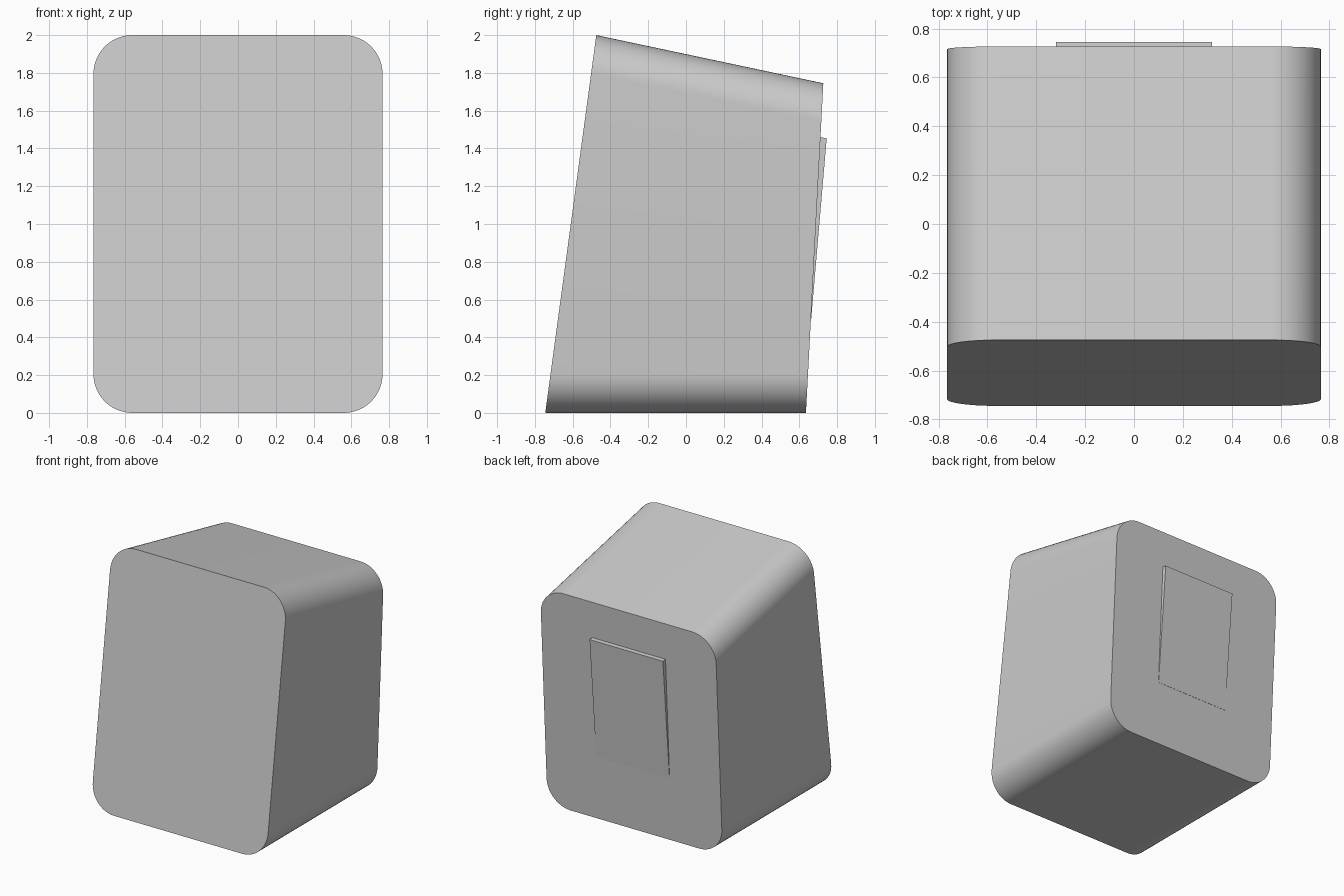
import bpy, bmesh
from math import sin, cos, pi, radians

if "Cube" in bpy.data.objects:
    bpy.data.objects.remove(bpy.data.objects["Cube"])


def make_object(name, bm):
    bmesh.ops.recalc_face_normals(bm, faces=bm.faces)
    mesh = bpy.data.meshes.new(name)
    bm.to_mesh(mesh)
    bm.free()
    obj = bpy.data.objects.new(name, mesh)
    bpy.context.collection.objects.link(obj)
    bpy.ops.object.select_all(action='DESELECT')
    obj.select_set(True)
    bpy.context.view_layer.objects.active = obj
    bpy.ops.object.shade_smooth_by_angle(angle=radians(30))
    return obj


def loft(name, front, back):
    bm = bmesh.new()
    a = [bm.verts.new(p) for p in front]
    b = [bm.verts.new(p) for p in back]
    n = len(a)
    bm.faces.new(a)
    bm.faces.new(b[::-1])
    for i in range(n):
        j = (i + 1) % n
        bm.faces.new((a[i], b[i], b[j], a[j]))
    return make_object(name, bm)


def rounded_panel(half_width, height, radius, y_bottom, y_top, steps=14):
    # Upright rounded rectangle, leaning from y_bottom to y_top
    pts = []
    corners = [(1, 1), (-1, 1), (-1, -1), (1, -1)]
    for k, (sx, sz) in enumerate(corners):
        cx = sx * (half_width - radius)
        cz = height - radius if sz > 0 else radius
        for i in range(steps + 1):
            t = (k + i / steps) * pi / 2
            x, z = cx + radius * cos(t), cz + radius * sin(t)
            pts.append((x, y_bottom + (y_top - y_bottom) * z / height, z))
    return pts


# Cabinet: tall leaning front face lofted to the shorter back face
loft("cabinet",
     rounded_panel(0.765, 2.0, 0.205, -0.745, -0.475),
     rounded_panel(0.765, 1.745, 0.205, 0.635, 0.727))

# Back plate: thin wedge standing off the back, flush at its lower edge
profile = [(0.663, 0.50), (0.745, 1.455), (0.69, 1.46), (0.64, 0.50)]
loft("back_plate",
     [(-0.32, y, z) for y, z in profile],
     [(0.32, y, z) for y, z in profile])
